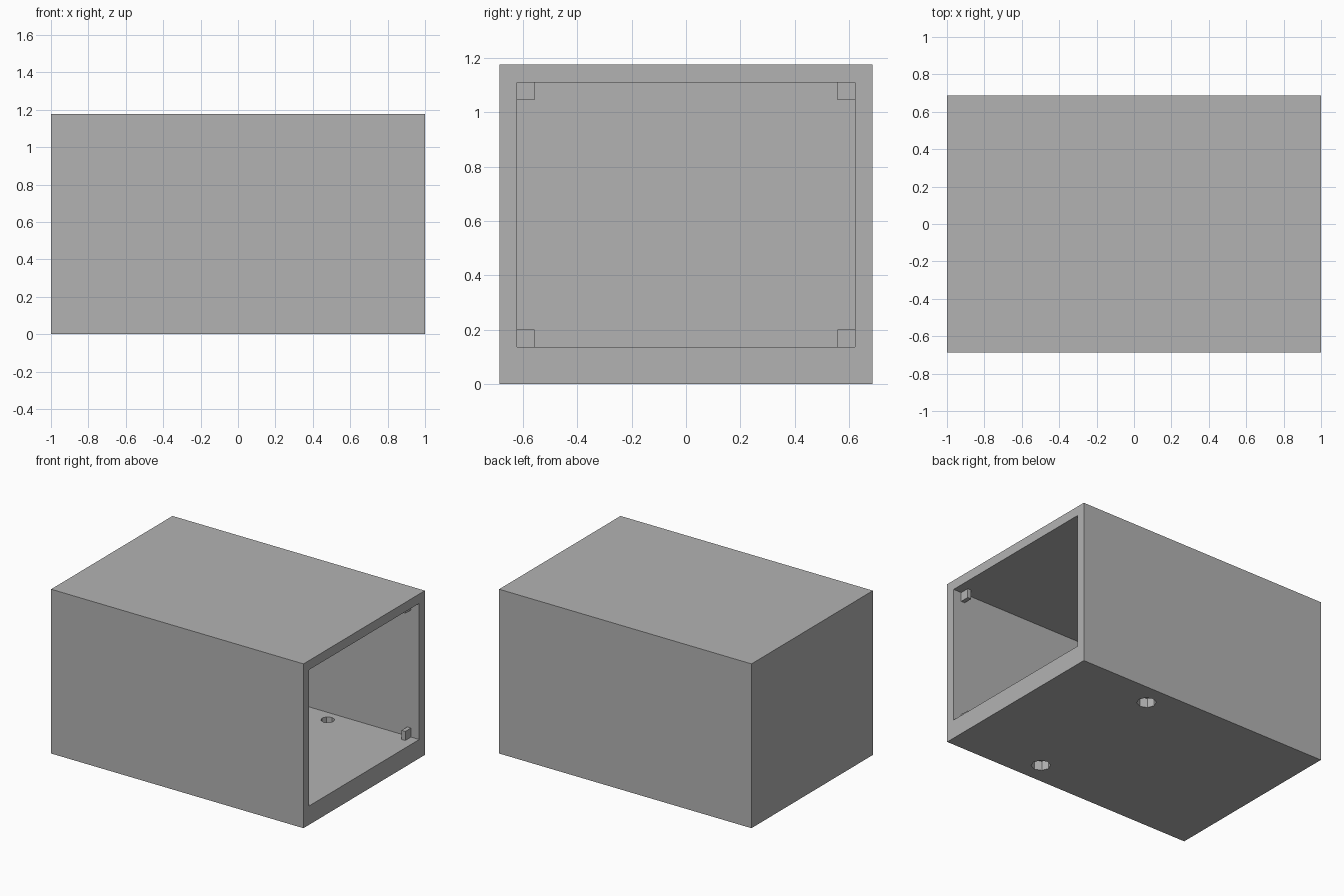
import bpy

if "Cube" in bpy.data.objects:
    bpy.data.objects.remove(bpy.data.objects["Cube"], do_unlink=True)

grey = bpy.data.materials.new("mid_grey")
grey.use_nodes = True
colour = (0.45, 0.45, 0.45, 1)
grey.diffuse_color = colour
grey.node_tree.nodes["Principled BSDF"].inputs["Base Color"].default_value = colour


def finish(name):
    obj = bpy.context.object
    obj.name = name
    obj.data.materials.append(grey)
    return obj


def box(name, low, high):
    centre = [(a + b) / 2 for a, b in zip(low, high)]
    bpy.ops.mesh.primitive_cube_add(size=1, location=centre)
    bpy.context.object.scale = [b - a for a, b in zip(low, high)]
    bpy.ops.object.transform_apply(location=False, rotation=False, scale=True)
    return finish(name)


def octagon(name, x, y, radius, low, high):
    bpy.ops.mesh.primitive_cylinder_add(
        vertices=8, radius=radius, depth=high - low, location=(x, y, (low + high) / 2))
    return finish(name)


def cut(target, cutter):
    cutter.hide_render = True
    mod = target.modifiers.new("cut", "BOOLEAN")
    mod.operation = "DIFFERENCE"
    mod.solver = "EXACT"
    mod.object = cutter
    bpy.context.view_layer.objects.active = target
    bpy.ops.object.modifier_apply(modifier=mod.name)
    bpy.data.objects.remove(cutter, do_unlink=True)


# Housing: a thick-floored box open at one end
LENGTH, HALF_WIDTH, HEIGHT = 1.0, 0.687, 1.177
INNER, FLOOR, CEILING = 0.623, 0.135, 1.11
housing = box("housing", (-LENGTH, -HALF_WIDTH, 0), (LENGTH, HALF_WIDTH, HEIGHT))
cut(housing, box("cavity_cutter", (-0.935, -INNER, FLOOR), (1.1, INNER, CEILING)))

# Stepped mounting holes in the floor
for y in (-0.53, 0.53):
    cut(housing, octagon("bore_cutter", 0.34, y, 0.046, -0.1, 0.2))
    cut(housing, octagon("recess_cutter", 0.34, y, 0.064, -0.1, 0.067))

# Small stop blocks set back in the four corners of the opening
TAB = 0.065
for side, sign in (("front", -1), ("back", 1)):
    ys = sorted((sign * INNER, sign * (INNER - TAB)))
    for level, z in (("lower", FLOOR), ("upper", CEILING - TAB)):
        box(f"{level}_{side}_stop", (0.905, ys[0], z), (0.935, ys[1], z + TAB))
